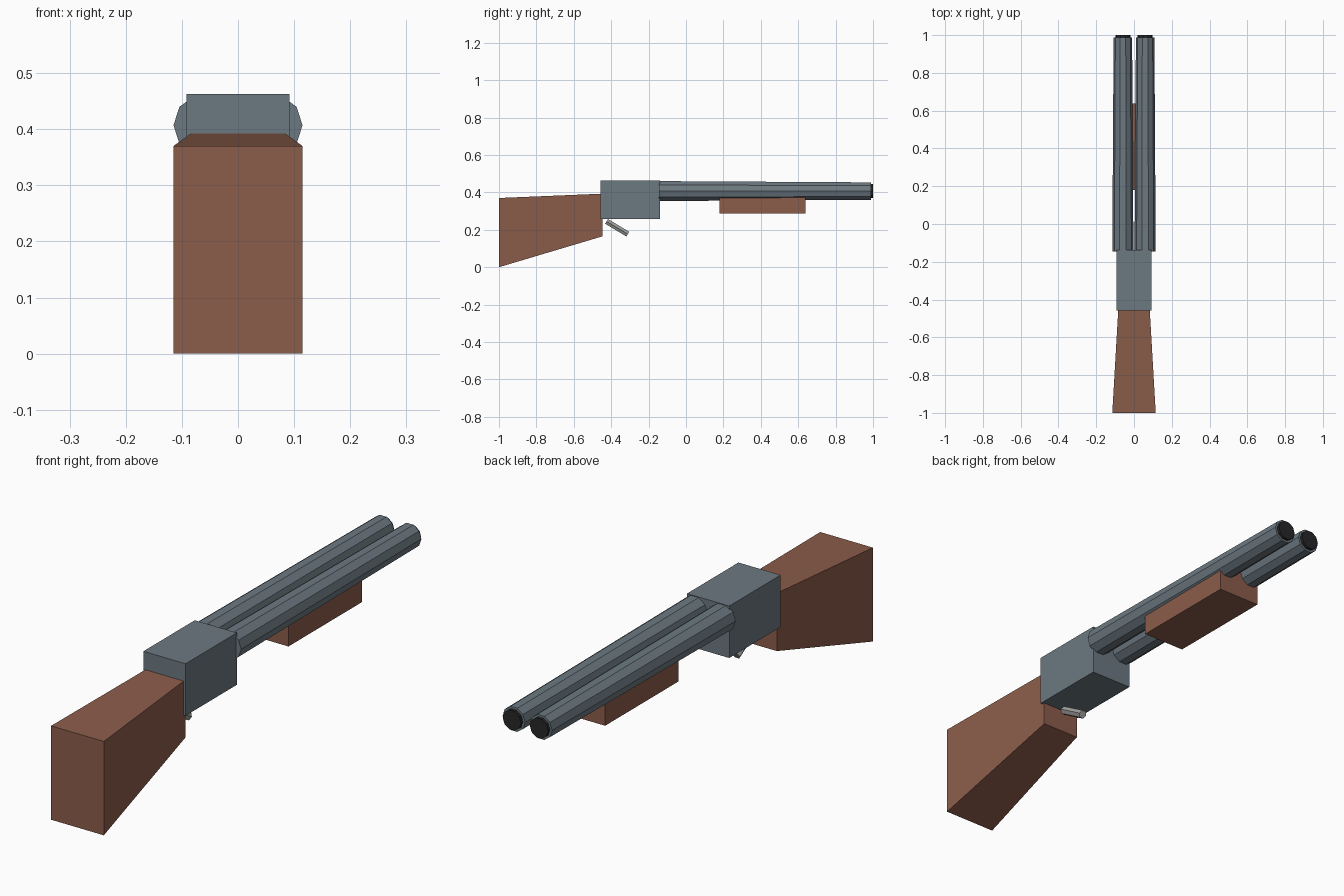
import bpy, bmesh, math
from mathutils import Matrix, Vector

if "Cube" in bpy.data.objects:
    bpy.data.objects.remove(bpy.data.objects["Cube"])


def material(name, rgb):
    m = bpy.data.materials.new(name)
    m.diffuse_color = (*rgb, 1)
    m.use_nodes = True
    m.node_tree.nodes["Principled BSDF"].inputs["Base Color"].default_value = m.diffuse_color
    return m


WOOD = material("wood", (0.26, 0.11, 0.07))
STEEL = material("steel", (0.15, 0.19, 0.22))
DARK = material("dark_bore", (0.02, 0.02, 0.022))
LIGHT = material("light_steel", (0.35, 0.35, 0.34))


def loft(name, mat, rings):
    """Flat-shaded capped solid joining two rings of points."""
    bm = bmesh.new()
    a, b = [[bm.verts.new(p) for p in ring] for ring in rings]
    n = len(a)
    bm.faces.new(a)
    bm.faces.new(b)
    for i in range(n):
        j = (i + 1) % n
        bm.faces.new((a[i], a[j], b[j], b[i]))
    bmesh.ops.recalc_face_normals(bm, faces=bm.faces)
    me = bpy.data.meshes.new(name)
    bm.to_mesh(me)
    bm.free()
    me.materials.append(mat)
    ob = bpy.data.objects.new(name, me)
    bpy.context.collection.objects.link(ob)
    return ob


def rect(y, w, z0, z1):
    return [(-w, y, z0), (w, y, z0), (w, y, z1), (-w, y, z1)]


def circle(y, r, n, cx=0.0, cz=0.0):
    return [(cx + r * math.cos(2 * math.pi * i / n), y,
             cz + r * math.sin(2 * math.pi * i / n)) for i in range(n)]


# Tapered stock, receiver block and fore-end
loft("stock", WOOD, [rect(-1.0, 0.115, 0.0, 0.37), rect(-0.447, 0.083, 0.165, 0.393)])
loft("receiver", STEEL, [rect(-0.458, 0.092, 0.258, 0.463), rect(-0.138, 0.092, 0.258, 0.463)])
loft("fore_end", WOOD, [rect(0.18, 0.094, 0.288, 0.40), rect(0.638, 0.094, 0.288, 0.40)])

# Twin ten-sided tapered barrels with dark bores
for side, cx in (("left", -0.059), ("right", 0.059)):
    loft(side + "_barrel", STEEL, [circle(-0.145, 0.056, 10, cx, 0.407),
                                   circle(0.988, 0.049, 10, cx, 0.407)])
    loft(side + "_bore", DARK, [circle(0.96, 0.04, 10, cx, 0.407),
                                circle(1.0, 0.04, 10, cx, 0.407)])

# Slanted six-sided trigger
trigger = loft("trigger", LIGHT, [circle(-0.066, 0.017, 6), circle(0.066, 0.017, 6)])
trigger.data.transform(Matrix.Translation(Vector((0, -0.368, 0.211)))
                       @ Matrix.Rotation(math.radians(-31), 4, 'X'))
